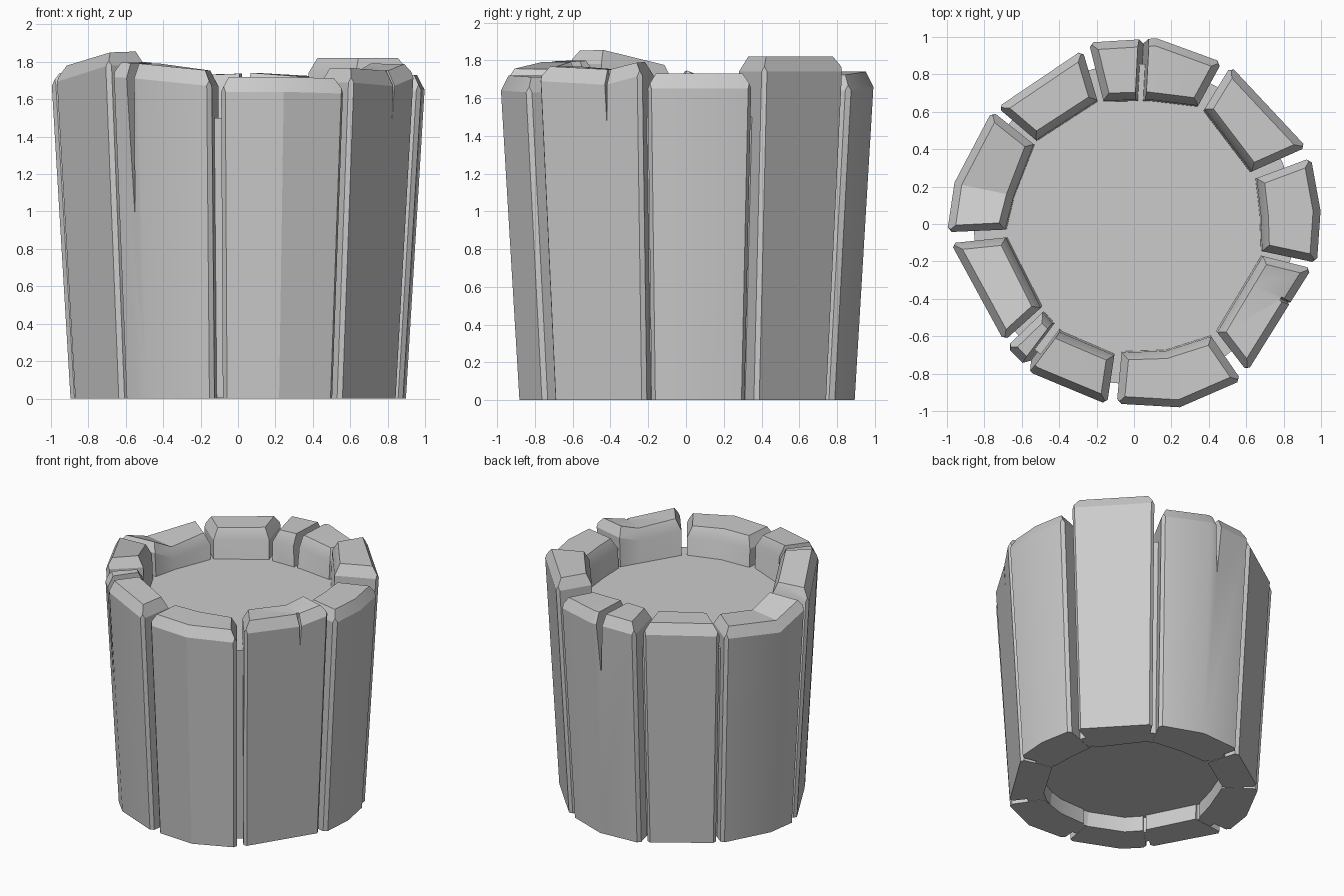
import bpy
import bmesh
from math import cos, sin, radians
from mathutils import Vector, Matrix

cube = bpy.data.objects.get("Cube")
if cube:
    bpy.data.objects.remove(cube, do_unlink=True)

FOOT = 0.9        # taper of the staves towards the ground
SHOULDER = 0.08   # height of the top chamfer
FLOOR = 1.5

grey = bpy.data.materials.new("plain grey")
grey.use_nodes = True
colour = (0.6, 0.6, 0.6, 1)
grey.diffuse_color = colour
grey.node_tree.nodes["Principled BSDF"].inputs["Base Color"].default_value = colour

# Stave sections: angle, outer radius, inner radius, top height
staves = {
    "front_stave": [(264.5, .965, .69, 1.72), (284, 1.01, .7, 1.72), (304.5, 1.015, .73, 1.71)],
    "front_left_stave": [(307.5, .995, .73, 1.77), (333, .935, .68, 1.75), (346, .98, .71, 1.8)],
    "left_stave": [(348, 1, .7, 1.73), (4, 1, .68, 1.73), (20.5, 1.01, .7, 1.73)],
    "back_left_stave": [(24, 1.01, .69, 1.82), (58.5, .99, .72, 1.82)],
    "back_stave": [(61.5, .985, .72, 1.72), (83, 1, .67, 1.74), (104, 1, .68, 1.73)],
    "back_right_stave": [(106.5, .97, .69, 1.73), (139.5, .96, .69, 1.72)],
    "right_stave": [(141.5, .97, .685, 1.7), (167, .985, .66, 1.66), (182.5, 1, .69, 1.76)],
    "front_right_stave": [(186, .985, .69, 1.77), (222, .935, .67, 1.86)],
    "front_right_split_stave": [(224, .945, .68, 1.8), (236, .965, .7, 1.79), (261.5, .975, .71, 1.75)],
}

# Splits: stave, angle, inner reach, tip height, width at the rim
cracks = [
    ("front_right_split_stave", 233, .4, .97, .06),
    ("back_stave", 87, .4, 1.27, .06),
    ("front_left_stave", 333, .88, 1.48, .02),
]


def add_object(name, bm):
    bmesh.ops.recalc_face_normals(bm, faces=bm.faces)
    mesh = bpy.data.meshes.new(name)
    bm.to_mesh(mesh)
    bm.free()
    obj = bpy.data.objects.new(name, mesh)
    bpy.context.collection.objects.link(obj)
    mesh.materials.append(grey)
    return obj


def select_only(obj):
    bpy.ops.object.select_all(action="DESELECT")
    obj.select_set(True)
    bpy.context.view_layer.objects.active = obj


def polar(angle, radius, z):
    a = radians(angle)
    return Vector((radius * cos(a), radius * sin(a), z))


def build_stave(name, sections):
    bm = bmesh.new()
    loops = []
    for angle, outer, inner, top in sections:
        z = top - SHOULDER
        corners = [polar(angle, outer * FOOT, 0), polar(angle, outer, z),
                   polar(angle, inner, z), polar(angle, inner * FOOT, 0)]
        loops.append([bm.verts.new(c) for c in corners])
    tops = []
    for a, b in zip(loops, loops[1:]):
        for i in range(4):
            j = (i + 1) % 4
            face = bm.faces.new((a[i], a[j], b[j], b[i]))
            if i == 1:
                tops.append(face)
    bm.faces.new(loops[0])
    bm.faces.new(loops[-1])
    bmesh.ops.recalc_face_normals(bm, faces=bm.faces)
    # Chamfered rim
    bmesh.ops.inset_region(bm, faces=tops, thickness=.04, use_even_offset=True)
    for v in {v for f in tops for v in f.verts}:
        v.co.z += SHOULDER
    # Chamfered long edges at both ends of the stave
    feet = (loops[0][0], loops[-1][0])
    ends = [e for v in feet for e in v.link_edges if e.other_vert(v).co.z > 1]
    bmesh.ops.bevel(bm, geom=ends, offset=.025, segments=1, affect="EDGES")
    return add_object(name, bm)


def cut_crack(obj, angle, reach, tip, width):
    bm = bmesh.new()
    half = width / 2 * (2 - tip) / (1.75 - tip)
    ends = []
    for r in (reach, 1.2):
        ends.append([bm.verts.new(p) for p in ((r, 0, tip), (r, half, 2), (r, -half, 2))])
    bm.faces.new(ends[0])
    bm.faces.new(ends[1])
    for i in range(3):
        j = (i + 1) % 3
        bm.faces.new((ends[0][i], ends[0][j], ends[1][j], ends[1][i]))
    bm.transform(Matrix.Rotation(radians(angle), 4, "Z"))
    cutter = add_object("crack_cutter", bm)
    cutter.hide_render = True
    mod = obj.modifiers.new("crack", "BOOLEAN")
    mod.operation = "DIFFERENCE"
    mod.solver = "EXACT"
    mod.object = cutter
    select_only(obj)
    bpy.ops.object.modifier_apply(modifier=mod.name)
    bpy.data.objects.remove(cutter, do_unlink=True)


parts = {name: build_stave(name, s) for name, s in staves.items()}
for name, *crack in cracks:
    cut_crack(parts[name], *crack)

# Inner body: raised base, foot ring and high floor
profile = [(0, .12), (.64, .12), (.64, .002), (.77, .002), (.86, FLOOR), (0, FLOOR)]
bm = bmesh.new()
verts = [bm.verts.new((r, 0, z)) for r, z in profile]
edges = [bm.edges.new(pair) for pair in zip(verts, verts[1:])]
bmesh.ops.spin(bm, geom=verts + edges, cent=(0, 0, 0), axis=(0, 0, 1),
               angle=radians(360), steps=32)
bmesh.ops.remove_doubles(bm, verts=bm.verts, dist=.0001)
parts["inner_body"] = add_object("inner_body", bm)

for obj in parts.values():
    select_only(obj)
    bpy.ops.object.shade_smooth_by_angle(angle=radians(25))
